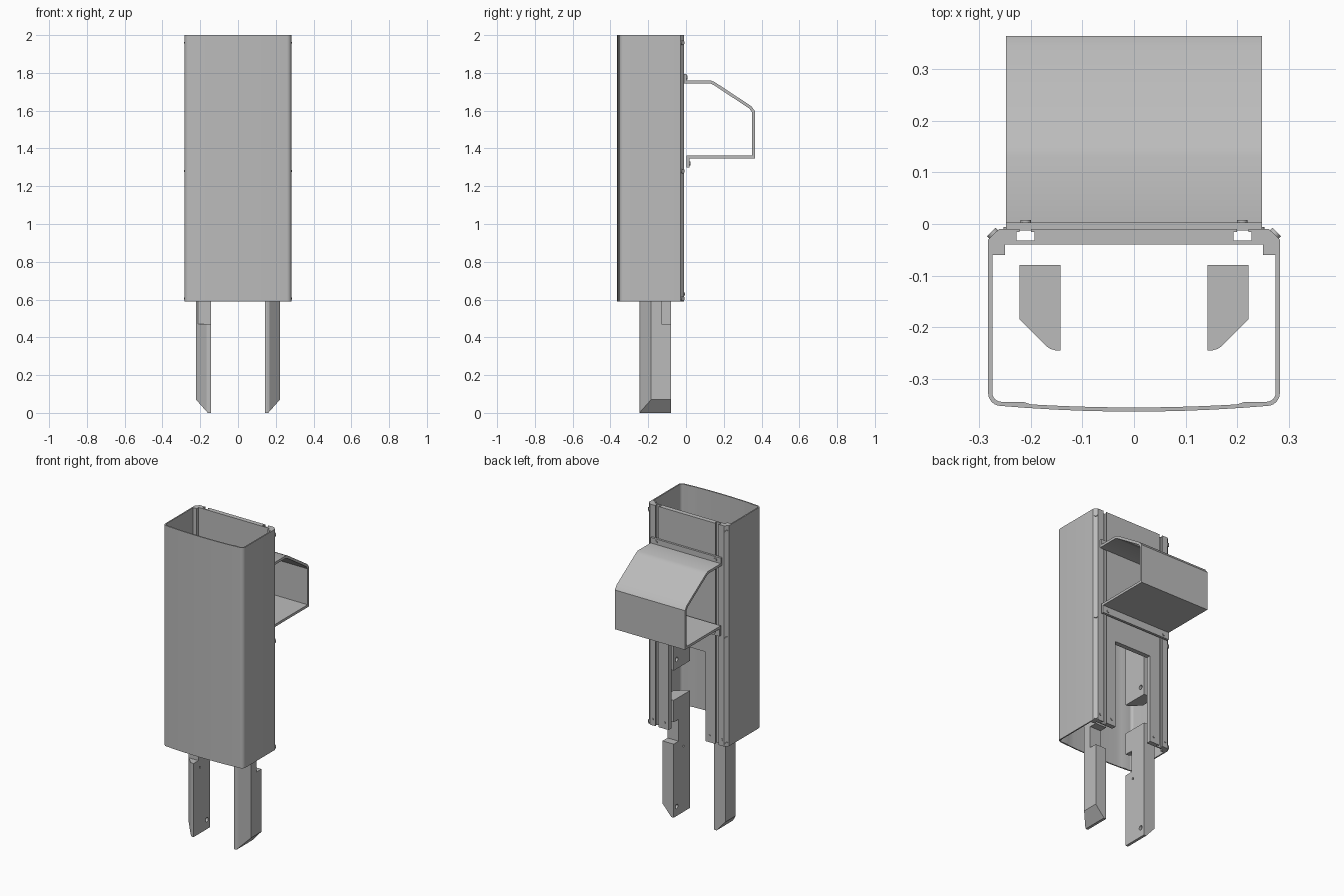
import bpy, bmesh, math
from mathutils import Vector, Matrix

cube = bpy.data.objects.get("Cube")
if cube:
    bpy.data.objects.remove(cube, do_unlink=True)

grey = bpy.data.materials.new("mid_grey")
grey.use_nodes = True
grey.diffuse_color = (0.5, 0.5, 0.5, 1)
grey.node_tree.nodes["Principled BSDF"].inputs["Base Color"].default_value = (0.5, 0.5, 0.5, 1)


def finish(name, bm):
    bmesh.ops.recalc_face_normals(bm, faces=bm.faces)
    mesh = bpy.data.meshes.new(name)
    bm.to_mesh(mesh)
    bm.free()
    mesh.materials.append(grey)
    obj = bpy.data.objects.new(name, mesh)
    bpy.context.collection.objects.link(obj)
    return obj


def extrude(points, vec):
    bm = bmesh.new()
    face = bm.faces.new([bm.verts.new(p) for p in points])
    out = bmesh.ops.extrude_face_region(bm, geom=[face])
    verts = [g for g in out["geom"] if isinstance(g, bmesh.types.BMVert)]
    bmesh.ops.translate(bm, verts=verts, vec=vec)
    return bm


def prism(name, outline, z0, z1):
    return finish(name, extrude([(x, y, z0) for x, y in outline], (0, 0, z1 - z0)))


def box(name, lo, hi):
    return prism(name, [(lo[0], lo[1]), (hi[0], lo[1]), (hi[0], hi[1]), (lo[0], hi[1])], lo[2], hi[2])


def rod(name, center, axis, radius, depth):
    bm = bmesh.new()
    turn = Vector((0, 0, 1)).rotation_difference(Vector(axis)).to_matrix().to_4x4()
    bmesh.ops.create_cone(bm, cap_ends=True, segments=16, radius1=radius, radius2=radius,
                          depth=depth, matrix=Matrix.Translation(center) @ turn)
    return finish(name, bm)


def cut(obj, cutter):
    mod = obj.modifiers.new("cut", "BOOLEAN")
    mod.operation = "DIFFERENCE"
    mod.solver = "EXACT"
    mod.object = cutter
    bpy.context.view_layer.objects.active = obj
    bpy.ops.object.modifier_apply(modifier=mod.name)
    bpy.data.objects.remove(cutter, do_unlink=True)


def smooth(obj):
    bpy.ops.object.select_all(action="DESELECT")
    obj.select_set(True)
    bpy.context.view_layer.objects.active = obj
    bpy.ops.object.shade_smooth_by_angle(angle=math.radians(30))


BOTTOM, TOP = 0.59, 2.0


# Sleeve shell: thin U wall with rounded corners, bowed front and corner pads
def half_wall(w, front, r, pad):
    pts = [(w, -0.055)]
    for i in range(7):
        a = math.radians(15 * i)
        pts.append((w - r + r * math.cos(a), front + 0.011 + r - r * math.sin(a)))
    if pad:
        pts += [(0.215, front + 0.011), (0.2, front + 0.006)]
    start = pts[-1]
    for i in range(1, 6):
        t = 1 - i / 5
        pts.append((start[0] * t, front + (start[1] - front) * t * t))
    return pts


def full(half):
    return half + [(-x, y) for x, y in reversed(half[:-1])]


outer = full(half_wall(0.283, -0.364, 0.025, False))
inner = full(half_wall(0.275, -0.356, 0.018, True))
smooth(prism("sleeve_shell", outer + inner[::-1], BOTTOM, TOP))

# Back rails with T slots, and the panel above the open window
rail = [(0.13, -0.01), (0.2, -0.01), (0.2, -0.016), (0.193, -0.016), (0.193, -0.032),
        (0.228, -0.032), (0.228, -0.016), (0.222, -0.016), (0.222, -0.01), (0.262, -0.01),
        (0.283, -0.03), (0.283, -0.06), (0.25, -0.06), (0.25, -0.04), (0.13, -0.04)]
box("back_panel", (-0.13, -0.04, 1.16), (0.13, -0.01, TOP))

# Bent sheet handle
path = [(-0.005, 1.795), (-0.005, 1.752), (0.13, 1.752), (0.15, 1.743), (0.34, 1.618),
        (0.357, 1.595), (0.357, 1.355), (0.01, 1.355), (0.01, 1.3)]


def offset(points, d):
    out = []
    for i, p in enumerate(points):
        p = Vector(p)
        dirs = []
        if i > 0:
            dirs.append((p - Vector(points[i - 1])).normalized())
        if i < len(points) - 1:
            dirs.append((Vector(points[i + 1]) - p).normalized())
        normals = [Vector((-v.y, v.x)) for v in dirs]
        n = sum(normals, Vector((0, 0))).normalized()
        out.append(p + n * d / n.dot(normals[0]))
    return out


strip = offset(path, 0.008) + offset(path, -0.008)[::-1]
smooth(finish("handle", extrude([(-0.248, y, z) for y, z in strip], (0.496, 0, 0))))

# Prongs: chamfered posts, a lower and an upper one on each side
post = [(0.143, -0.08), (0.222, -0.08), (0.222, -0.185), (0.17, -0.237), (0.163, -0.242),
        (0.153, -0.245), (0.143, -0.245)]

for side, label in ((1, "left"), (-1, "right")):
    prism(label + "_rail", [(side * x, y) for x, y in rail], BOTTOM, TOP)

    outline = [(side * x, y) for x, y in post]
    lower = prism(label + "_prong", outline, 0, 0.75)
    bm = bmesh.new()
    bm.from_mesh(lower.data)
    res = bmesh.ops.bisect_plane(bm, geom=bm.verts[:] + bm.edges[:] + bm.faces[:],
                                 plane_co=(side * 0.16, 0, 0), plane_no=(side * 0.07, 0, -0.062),
                                 clear_outer=True)
    edges = [g for g in res["geom_cut"] if isinstance(g, bmesh.types.BMEdge)]
    bmesh.ops.holes_fill(bm, edges=edges)
    bmesh.ops.recalc_face_normals(bm, faces=bm.faces)
    bm.to_mesh(lower.data)
    bm.free()

    # Notch faces the back on one prong and the front on the other
    y0, y1 = (-0.13, 0) if side > 0 else (-0.3, -0.195)
    cut(lower, box("notch_cutter", (min(side * 0.1, side * 0.3), y0, 0.47),
                   (max(side * 0.1, side * 0.3), y1, 0.61)))
    upper = prism(label + "_upper_prong", outline, 0.94, 1.68)

    # Blind holes on the inner faces
    for obj, y, z, r in ((lower, -0.11, 0.06, 0.014), (lower, -0.18, 0.42, 0.007),
                         (upper, -0.11, 1.0, 0.014)):
        cut(obj, rod("hole_cutter", (side * 0.143, y, z), (1, 0, 0), r, 0.05))

    # Screws on the chamfered rail corners, the rails and the handle flanges
    for z in (1.96, 1.28, 0.605):
        smooth(rod(label + "_corner_screw", (side * 0.2725, -0.02, z), (side, 1, 0), 0.012, 0.012))
    for x in (0.16, 0.245):
        smooth(rod(label + "_rail_screw", (side * x, -0.01, 0.63), (0, 1, 0), 0.008, 0.008))
    for y, z in ((0.004, 1.776), (0.019, 1.32)):
        smooth(rod(label + "_handle_screw", (side * 0.21, y, z), (0, 1, 0), 0.01, 0.008))
